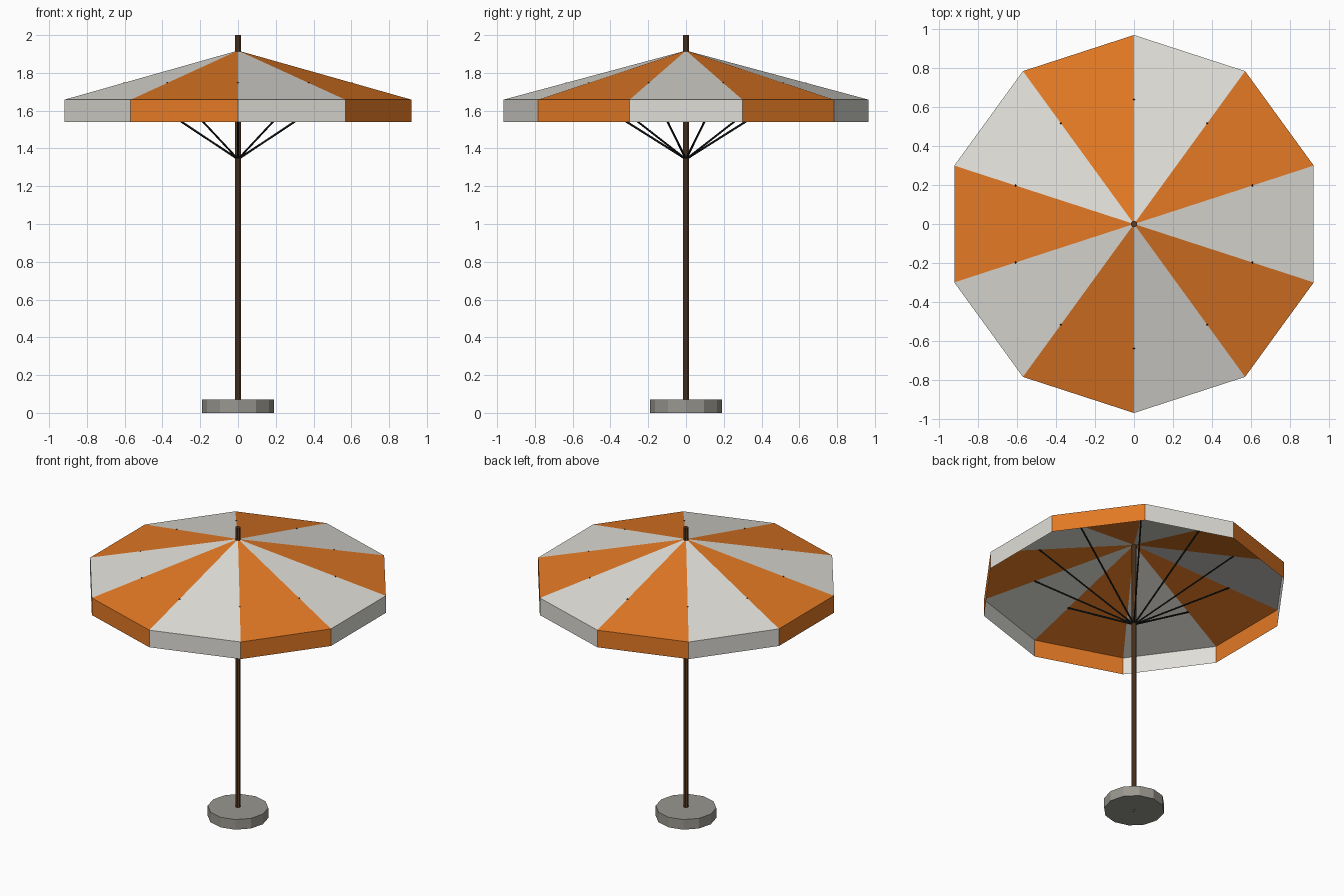
import bpy, bmesh, math
from mathutils import Vector

if "Cube" in bpy.data.objects:
    bpy.data.objects.remove(bpy.data.objects["Cube"])


def material(name, rgb):
    m = bpy.data.materials.new(name)
    m.diffuse_color = (*rgb, 1)
    m.use_nodes = True
    m.node_tree.nodes["Principled BSDF"].inputs["Base Color"].default_value = m.diffuse_color
    return m


orange = material("orange fabric", (0.76, 0.19, 0.018))
white = material("off white fabric", (0.74, 0.73, 0.68))
wood = material("brown wood", (0.10, 0.045, 0.018))
stone = material("grey stone", (0.32, 0.31, 0.275))
metal = material("dark metal", (0.012, 0.015, 0.012))


def rod(name, a, b, radius, sides, mat, turn=0.0):
    """Flat-sided cylinder between two points."""
    a, b = Vector(a), Vector(b)
    bpy.ops.mesh.primitive_cylinder_add(vertices=sides, radius=radius,
                                        depth=(b - a).length, location=(a + b) / 2)
    ob = bpy.context.object
    ob.name = name
    ob.rotation_euler = (b - a).to_track_quat('Z', 'Y').to_euler()
    if turn:
        ob.rotation_euler.z += turn
    ob.data.materials.append(mat)
    return ob


# base and pole
rod("base", (0, 0, 0), (0, 0, 0.07), 0.19, 12, stone)
rod("pole", (0, 0, 0), (0, 0, 2.0), 0.016, 8, wood, math.pi / 8)

# canopy: ten sloping panels with a hanging valance, alternating colours
N, R, APEX, RIM, HEM = 10, 0.967, 1.918, 1.658, 1.54
angles = [math.radians(90 + 360 / N * i) for i in range(N)]
bm = bmesh.new()
apex = bm.verts.new((0, 0, APEX))
rim = [bm.verts.new((R * math.cos(t), R * math.sin(t), RIM)) for t in angles]
hem = [bm.verts.new((v.co.x, v.co.y, HEM)) for v in rim]
for i in range(N):
    j = (i + 1) % N
    for loop in ((apex, rim[i], rim[j]), (rim[i], hem[i], hem[j], rim[j])):
        bm.faces.new(loop).material_index = i % 2
mesh = bpy.data.meshes.new("canopy")
bm.to_mesh(mesh)
bm.free()
mesh.materials.append(orange)
mesh.materials.append(white)
canopy = bpy.data.objects.new("canopy", mesh)
bpy.context.collection.objects.link(canopy)

# struts from the pole to each canopy seam
for i, t in enumerate(angles):
    end = (0.64 * math.cos(t), 0.64 * math.sin(t), 1.746)
    rod(f"strut_{i + 1}", (0, 0, 1.343), end, 0.0055, 6, metal)
